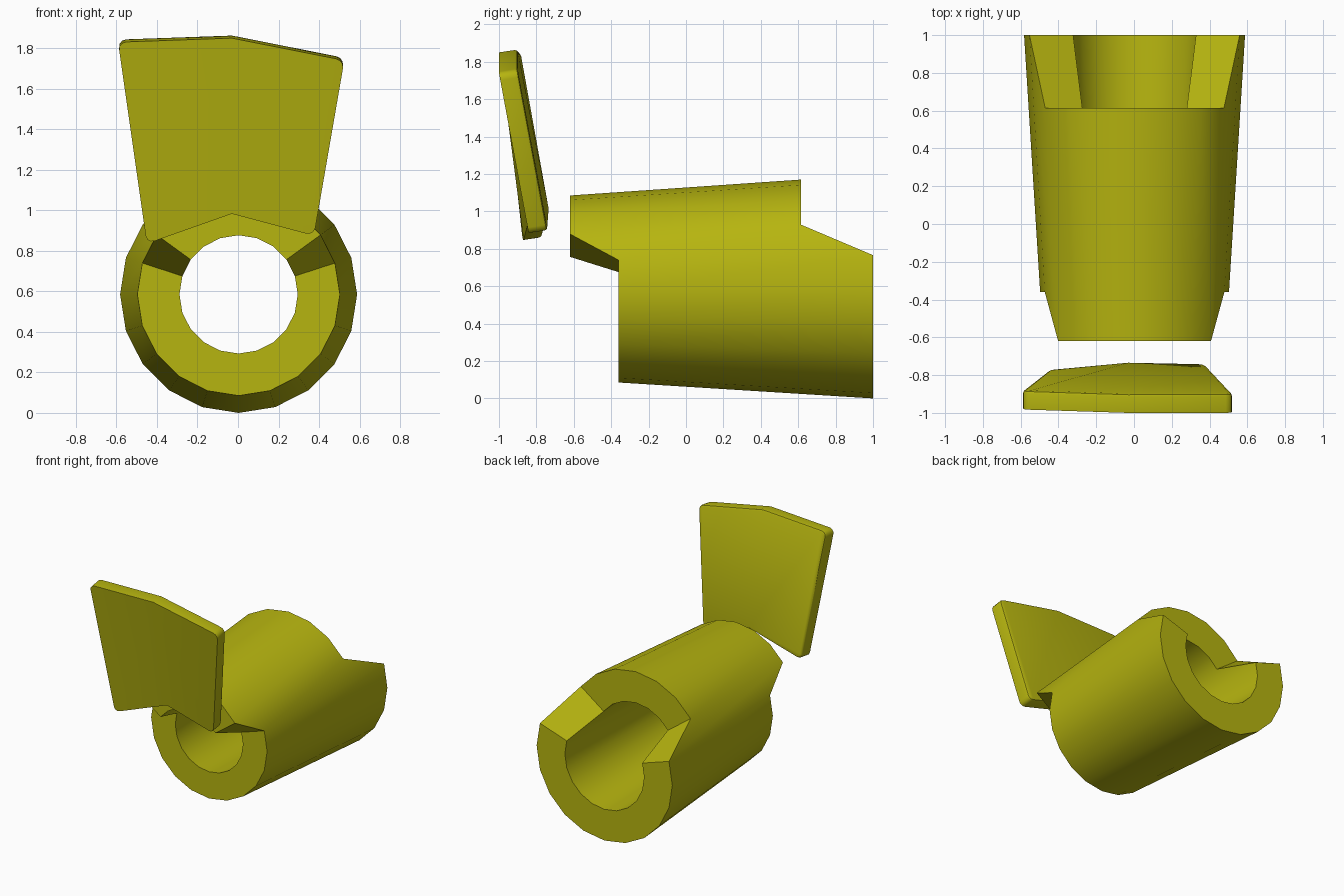
import bpy, bmesh
from math import sin, cos, radians
from mathutils import Vector

if "Cube" in bpy.data.objects:
    bpy.data.objects.remove(bpy.data.objects["Cube"], do_unlink=True)

olive = bpy.data.materials.new("olive_yellow")
olive.use_nodes = True
colour = (0.47, 0.46, 0.005, 1)
olive.diffuse_color = colour
olive.node_tree.nodes["Principled BSDF"].inputs["Base Color"].default_value = colour


def finish(bm, name, angle):
    bmesh.ops.recalc_face_normals(bm, faces=bm.faces[:])
    mesh = bpy.data.meshes.new(name)
    bm.to_mesh(mesh)
    bm.free()
    obj = bpy.data.objects.new(name, mesh)
    bpy.context.collection.objects.link(obj)
    mesh.materials.append(olive)
    bpy.ops.object.select_all(action="DESELECT")
    obj.select_set(True)
    bpy.context.view_layer.objects.active = obj
    bpy.ops.object.shade_smooth_by_angle(angle=radians(angle))
    return obj


# Tapered tube whose upper part is shifted forward at both ends
SIDES = 20
CENTRE_X, CENTRE_Z = 0.003, 0.585


def ring(bm, radius, low_y, high_y):
    verts = []
    for i in range(SIDES):
        a = radians(360 / SIDES * i)
        y = high_y if sin(a) > 0.5 else low_y
        verts.append(bm.verts.new((CENTRE_X + radius * cos(a), y,
                                   CENTRE_Z + radius * sin(a))))
    return verts


bm = bmesh.new()
rings = [ring(bm, 0.5, -0.36, -0.62), ring(bm, 0.585, 1, 0.615),
         ring(bm, 0.342, 1, 0.615), ring(bm, 0.292, -0.36, -0.62)]
for r in range(4):
    a, b = rings[r], rings[(r + 1) % 4]
    for i in range(SIDES):
        j = (i + 1) % SIDES
        bm.faces.new((a[i], a[j], b[j], b[i]))
finish(bm, "tube", 30)

# Leaning plate: left, middle and right columns, each bottom then top
columns = [((-0.45, -0.872, 0.835), (-0.592, -0.982, 1.83)),
           ((-0.03, -0.832, 0.983), (-0.03, -1.0, 1.85)),
           ((0.375, -0.84, 0.875), (0.525, -1.0, 1.74))]
depth = Vector((0, 0.1, 0.015))
bm = bmesh.new()
grid = [[[bm.verts.new(Vector(p) + depth * k) for k in (0, 1)] for p in col]
        for col in columns]
for c in (0, 1):
    p, q = grid[c], grid[c + 1]
    for k in (0, 1):
        bm.faces.new((p[0][k], q[0][k], q[1][k], p[1][k]))
    for e in (0, 1):
        bm.faces.new((p[e][0], p[e][1], q[e][1], q[e][0]))
for col in (grid[0], grid[2]):
    bm.faces.new((col[0][0], col[0][1], col[1][1], col[1][0]))
bmesh.ops.recalc_face_normals(bm, faces=bm.faces[:])

# Round the four outer corners, then soften the rear rim
corners = [bm.edges.get(v) for col in (grid[0], grid[2]) for v in col]
bmesh.ops.bevel(bm, geom=corners, offset=0.04, segments=3, profile=0.5,
                affect="EDGES")
bm.normal_update()
rim = [e for e in bm.edges
       if sum(f.normal.y > 0.7 for f in e.link_faces) == 1]
bmesh.ops.bevel(bm, geom=rim, offset=0.016, segments=2, profile=0.5,
                affect="EDGES")
finish(bm, "plate", 40)
